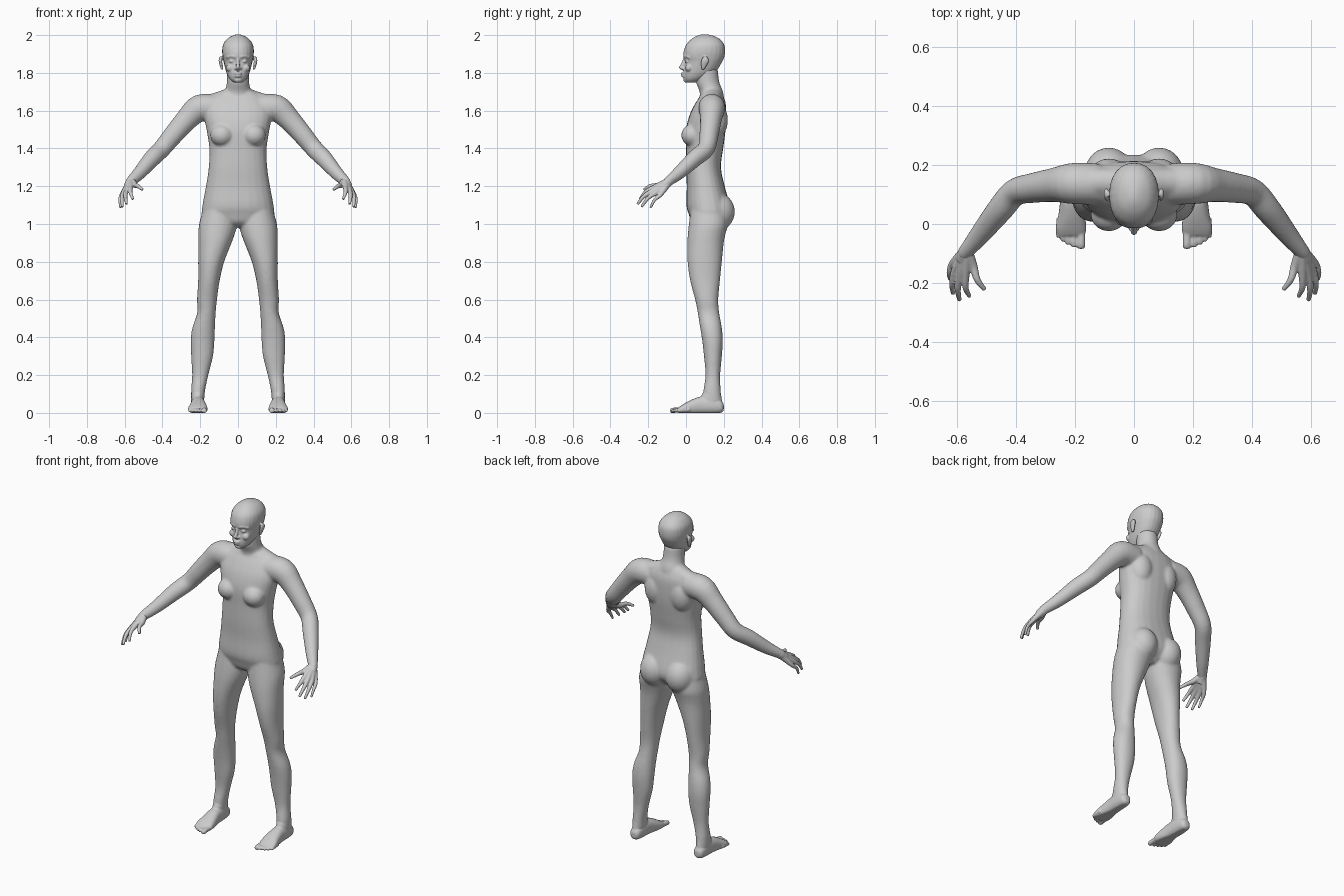
import bpy, bmesh
from math import sin, cos, pi, copysign
from mathutils import Vector, Matrix

X, Y, Z = Vector((1, 0, 0)), Vector((0, 1, 0)), Vector((0, 0, 1))


def spline(rows, steps=4):
    """Catmull-Rom interpolation between section rows."""
    out = []
    for i in range(len(rows) - 1):
        quad = [rows[max(i - 1, 0)], rows[i], rows[i + 1], rows[min(i + 2, len(rows) - 1)]]
        for k in range(steps):
            t = k / steps
            out.append([0.5 * (2 * b + (c - a) * t + (2 * a - 5 * b + 4 * c - d) * t * t
                        + (3 * b - a - 3 * c + d) * t ** 3) for a, b, c, d in zip(*quad)])
    return out + [list(rows[-1])]


def loft(bm, rows, axes=None, side=1, n=2.0, count=24):
    """Closed tube through rows of (x, y, z, radius_a, radius_b)."""
    rows = spline(rows)
    power = lambda c: copysign(abs(c) ** (2 / n), c)
    rings = []
    for i, (x, y, z, a, b) in enumerate(rows):
        if axes:
            u, v = axes
        else:
            p, q = rows[max(i - 1, 0)], rows[min(i + 1, len(rows) - 1)]
            t = (Vector(q[:3]) - Vector(p[:3])).normalized()
            u = Y.cross(t).normalized()
            v = t.cross(u)
        ring = []
        for k in range(count):
            w = 2 * pi * k / count
            co = Vector((x, y, z)) + u * a * power(cos(w)) + v * b * power(sin(w))
            ring.append(bm.verts.new((co.x * side, co.y, max(co.z, 0))))
        rings.append(ring)
    for r, s in zip(rings, rings[1:]):
        for k in range(count):
            m = (k + 1) % count
            bm.faces.new((r[k], r[m], s[m], s[k]))
    bm.faces.new(rings[0][::-1])
    bm.faces.new(rings[-1])


def stack(bm, rows, **kw):
    """Horizontal sections given as (z, centre x, half width, front y, back y)."""
    loft(bm, [(x, (f + b) / 2, z, w, (b - f) / 2) for z, x, w, f, b in rows], axes=(X, Y), **kw)


def ball(bm, centre, radii, side=1):
    c = Vector((centre[0] * side, centre[1], centre[2]))
    bmesh.ops.create_uvsphere(bm, u_segments=24, v_segments=16, radius=1,
                              matrix=Matrix.Translation(c) @ Matrix.Diagonal((*radii, 1)))


def fuse(bm, name, voxel, smooth):
    """Blend overlapping pieces into one smooth skin."""
    bmesh.ops.recalc_face_normals(bm, faces=bm.faces[:])
    mesh = bpy.data.meshes.new(name)
    bm.to_mesh(mesh)
    bm.free()
    obj = bpy.data.objects.new(name, mesh)
    bpy.context.collection.objects.link(obj)
    for p in mesh.polygons:
        p.use_smooth = True
    r = obj.modifiers.new("Skin", 'REMESH')
    r.mode, r.voxel_size, r.use_smooth_shade = 'VOXEL', voxel, True
    s = obj.modifiers.new("Relax", 'SMOOTH')
    s.factor, s.iterations = 0.5, smooth


# torso, neck, limbs
bm = bmesh.new()
stack(bm, [(.985, 0, .06, .06, .17), (1.01, 0, .14, .03, .2), (1.05, 0, .19, .015, .23),
           (1.1, 0, .188, .002, .232), (1.2, 0, .17, .004, .205), (1.3, 0, .155, .0, .185),
           (1.4, 0, .152, .0, .197), (1.5, 0, .167, .0, .21), (1.58, 0, .18, .02, .213),
           (1.64, 0, .165, .05, .21), (1.68, 0, .125, .075, .197), (1.71, 0, .07, .085, .185)], n=2.3)
loft(bm, [(0, .14, 1.64, .085, .065), (0, .134, 1.7, .07, .062), (0, .115, 1.75, .059, .062),
          (0, .108, 1.82, .058, .06)], axes=(X, Y))
for s in (1, -1):
    # collar slope and shoulder blade
    loft(bm, [(0, .14, 1.69, .05, .05), (.1, .142, 1.655, .045, .048), (.2, .138, 1.625, .05, .055)], side=s)
    ball(bm, (.085, .155, 1.55), (.07, .067, .1), s)
    # chest and buttock
    ball(bm, (.085, .032, 1.47), (.062, .057, .058), s)
    ball(bm, (.085, .165, 1.065), (.085, .094, .1), s)
    # arm
    loft(bm, [(.12, .135, 1.615, .07, .07), (.205, .137, 1.612, .072, .07), (.27, .132, 1.555, .06, .058),
              (.34, .122, 1.475, .053, .051), (.402, .107, 1.4, .048, .046), (.452, .05, 1.35, .046, .044),
              (.52, -.035, 1.272, .036, .035), (.565, -.09, 1.228, .028, .026),
              (.578, -.108, 1.213, .024, .022)], side=s)
    # leg
    stack(bm, [(1.08, .1, .085, .025, .215), (1.0, .106, .1, .015, .222), (.95, .113, .097, .01, .21),
               (.9, .122, .088, .007, .2), (.8, .142, .069, .008, .19), (.7, .154, .057, .022, .18),
               (.6, .164, .053, .048, .171), (.53, .167, .049, .062, .176), (.45, .182, .06, .075, .19),
               (.38, .188, .063, .086, .195), (.3, .19, .058, .095, .19), (.2, .2, .043, .103, .181),
               (.12, .211, .037, .092, .184), (.05, .214, .034, .085, .19)], side=s, n=2.1)
fuse(bm, "body", .007, 9)

# head
bm = bmesh.new()
stack(bm, [(1.748, 0, .022, .004, .05), (1.765, 0, .042, -.01, .09), (1.79, 0, .057, -.014, .135),
           (1.82, 0, .067, -.011, .168), (1.86, 0, .076, -.006, .192), (1.885, 0, .081, -.014, .203),
           (1.915, 0, .084, -.012, .207), (1.95, 0, .079, .001, .202), (1.98, 0, .058, .03, .178),
           (1.997, 0, .03, .06, .142), (2.004, 0, .008, .085, .11)], n=2.2)
# nose, lips, chin
loft(bm, [(0, -.004, 1.882, .007, .008), (0, -.014, 1.85, .009, .012), (0, -.026, 1.828, .011, .012),
          (0, -.012, 1.814, .009, .008)], axes=(X, Y))
for z, y in ((1.796, -.021), (1.783, -.019)):
    loft(bm, [(-.026, .002, z - .002, .003, .003), (-.012, y + .005, z, .006, .006), (0, y, z, .007, .007),
              (.012, y + .005, z, .006, .006), (.026, .002, z - .002, .003, .003)])
ball(bm, (0, .004, 1.763), (.022, .018, .015))
for s in (1, -1):
    # nostril, eye, cheek, brow, ear
    ball(bm, (.012, -.012, 1.823), (.008, .011, .007), s)
    ball(bm, (.033, .006, 1.861), (.015, .013, .008), s)
    ball(bm, (.042, .015, 1.826), (.022, .02, .02), s)
    loft(bm, [(.012, -.01, 1.884, .007, .007), (.036, -.001, 1.889, .007, .007),
              (.06, .018, 1.881, .007, .007)], side=s)
    loft(bm, [(.084, .09, 1.818, .006, .009), (.088, .094, 1.835, .008, .014), (.093, .1, 1.86, .009, .021),
              (.093, .102, 1.878, .008, .016), (.09, .102, 1.887, .005, .008)], axes=(X, Y), side=s)
fuse(bm, "head", .004, 4)

# hands: each finger runs wrist, knuckle, middle joint, tip
fingers = [((.615, -.135, 1.155), (.622, -.188, 1.086), .0085),
           ((.606, -.16, 1.166), (.612, -.236, 1.09), .0095),
           ((.59, -.175, 1.177), (.59, -.257, 1.105), .01),
           ((.57, -.18, 1.188), (.556, -.245, 1.13), .0095),
           ((.543, -.145, 1.205), (.505, -.222, 1.182), .0105)]
wrist = Vector((.566, -.09, 1.226))
for s, name in ((1, "left_hand"), (-1, "right_hand")):
    bm = bmesh.new()
    loft(bm, [(.55, -.072, 1.242, .025, .025), (*wrist, .026, .025), (.58, -.12, 1.2, .025, .024)], side=s)
    for knuckle, tip, r in fingers:
        k, t = Vector(knuckle), Vector(tip)
        root = wrist.lerp(k, .25)
        mid = k.lerp(t, .5) + Vector((.006, -.005, .007))
        loft(bm, [(*root, .02, .02), (*k, r * 1.4, r * 1.4), (*mid, r * 1.08, r * 1.08),
                  (*t, r * .75, r * .75)], side=s, count=12)
    fuse(bm, name, .0035, 3)

# feet with toes
toes = [(.179, -.084, .0145), (.204, -.078, .0105), (.223, -.07, .01), (.24, -.059, .0095), (.255, -.046, .009)]
for s, name in ((1, "left_foot"), (-1, "right_foot")):
    bm = bmesh.new()
    stack(bm, [(.02, .213, .033, .09, .195), (.07, .214, .034, .075, .19), (.12, .211, .035, .095, .182)], side=s)
    loft(bm, [(.213, .2, .03, .014, .016), (.213, .185, .033, .03, .033), (.213, .14, .04, .036, .045),
              (.212, .08, .04, .038, .047), (.211, .03, .03, .045, .04), (.213, -.015, .02, .052, .026),
              (.213, -.04, .014, .046, .015)], axes=(X, Z), side=s, n=2.3)
    for x, y, r in toes:
        loft(bm, [(x, y + .065, .016, r, r), (x, y + .025, .014, r, r), (x, y + .01, .012, r * 1.05, r),
                  (x, y, .011, r * .7, r * .7)], axes=(X, Z), side=s, count=12)
    fuse(bm, name, .0045, 4)
